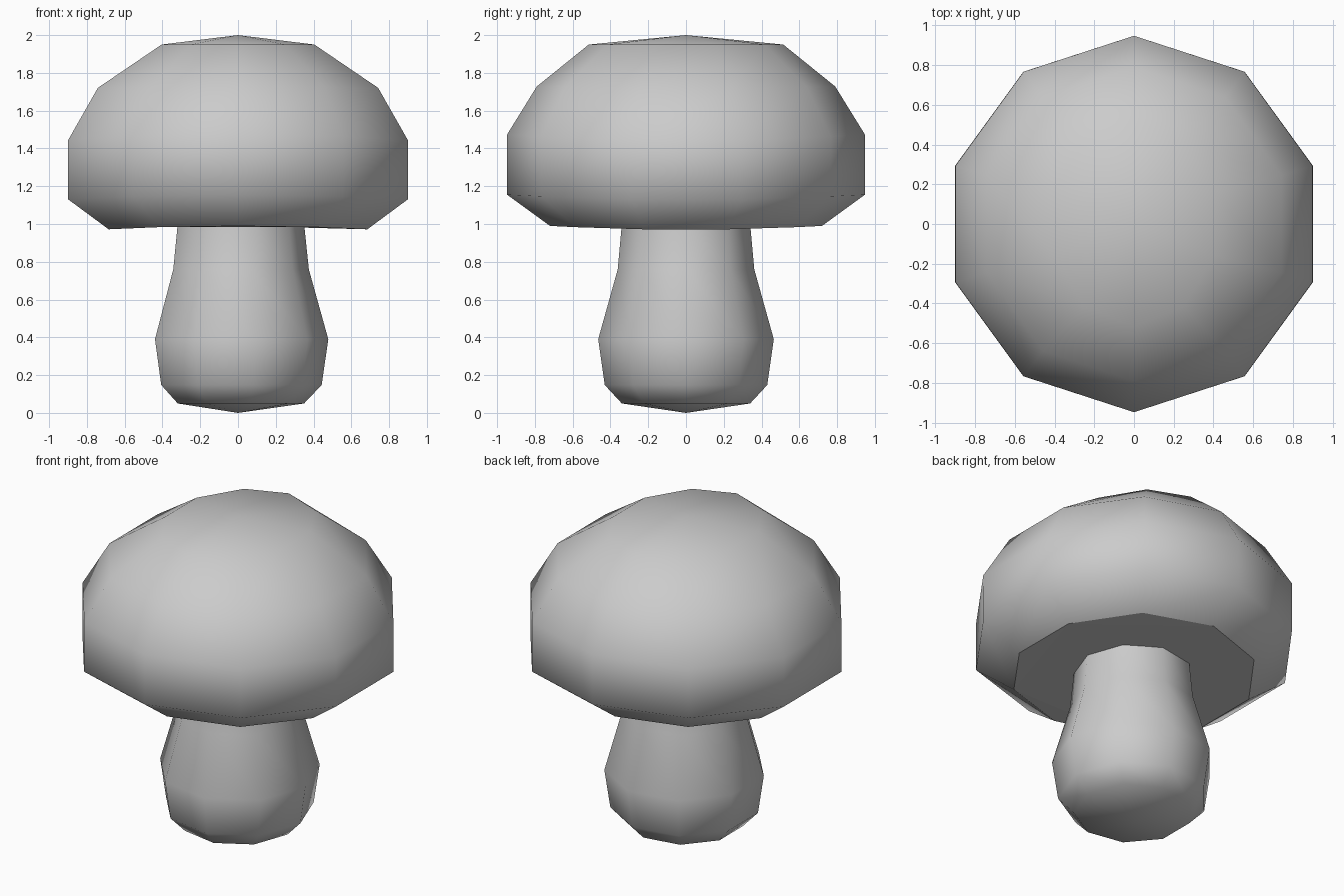
import bpy, bmesh
from math import sin, cos, radians, tau

if "Cube" in bpy.data.objects:
    bpy.data.objects.remove(bpy.data.objects["Cube"])


def lathe(name, sides, start, rings, apex, shift=0.0, close=False):
    """Rings of (x radius, y radius, z, two-lobed height wobble), fanned to an apex at the end."""
    bm = bmesh.new()
    loops = []
    for rx, ry, z, wob in rings:
        loop = []
        for i in range(sides):
            a = radians(start) + tau * i / sides
            loop.append(bm.verts.new((rx * cos(a) + shift, ry * sin(a), z - wob * cos(2 * a))))
        loops.append(loop)
    tip = bm.verts.new((0, 0, apex))
    for i in range(sides):
        j = (i + 1) % sides
        for lo, hi in zip(loops, loops[1:]):
            bm.faces.new((lo[i], lo[j], hi[j], hi[i]))
        bm.faces.new((loops[-1][i], loops[-1][j], tip))
    flat = bm.faces.new(loops[0][::-1]) if close else None
    bmesh.ops.recalc_face_normals(bm, faces=bm.faces[:])
    if apex < 0.5:
        # an open surface: make sure the tip faces look down
        if tip.link_faces[0].normal.z > 0:
            bmesh.ops.reverse_faces(bm, faces=bm.faces[:])
    for f in bm.faces:
        f.smooth = True
    if flat:
        # crisp flat underside
        flat.smooth = False
        for e in flat.edges:
            e.smooth = False
        bmesh.ops.triangulate(bm, faces=[flat])
    mesh = bpy.data.meshes.new(name)
    bm.to_mesh(mesh)
    bm.free()
    obj = bpy.data.objects.new(name, mesh)
    bpy.context.collection.objects.link(obj)
    return obj


# Ten-sided cap, underside rim up to the crown
lathe("cap", 10, 18, [
    (0.72, 0.72, 0.98, 0.01),
    (0.947, 0.947, 1.142, 0.013),
    (0.945, 0.947, 1.458, 0.016),
    (0.78, 0.79, 1.724, 0.004),
    (0.425, 0.515, 1.95, 0.0),
], 2.0, close=True)

# Nine-sided stem, from inside the cap down to the foot
lathe("stem", 9, 0, [
    (0.345, 0.345, 1.00, 0.0),
    (0.37, 0.367, 0.76, 0.0),
    (0.473, 0.472, 0.39, 0.0),
    (0.438, 0.437, 0.148, 0.0),
    (0.345, 0.345, 0.05, 0.0),
], 0.0, shift=0.005)
